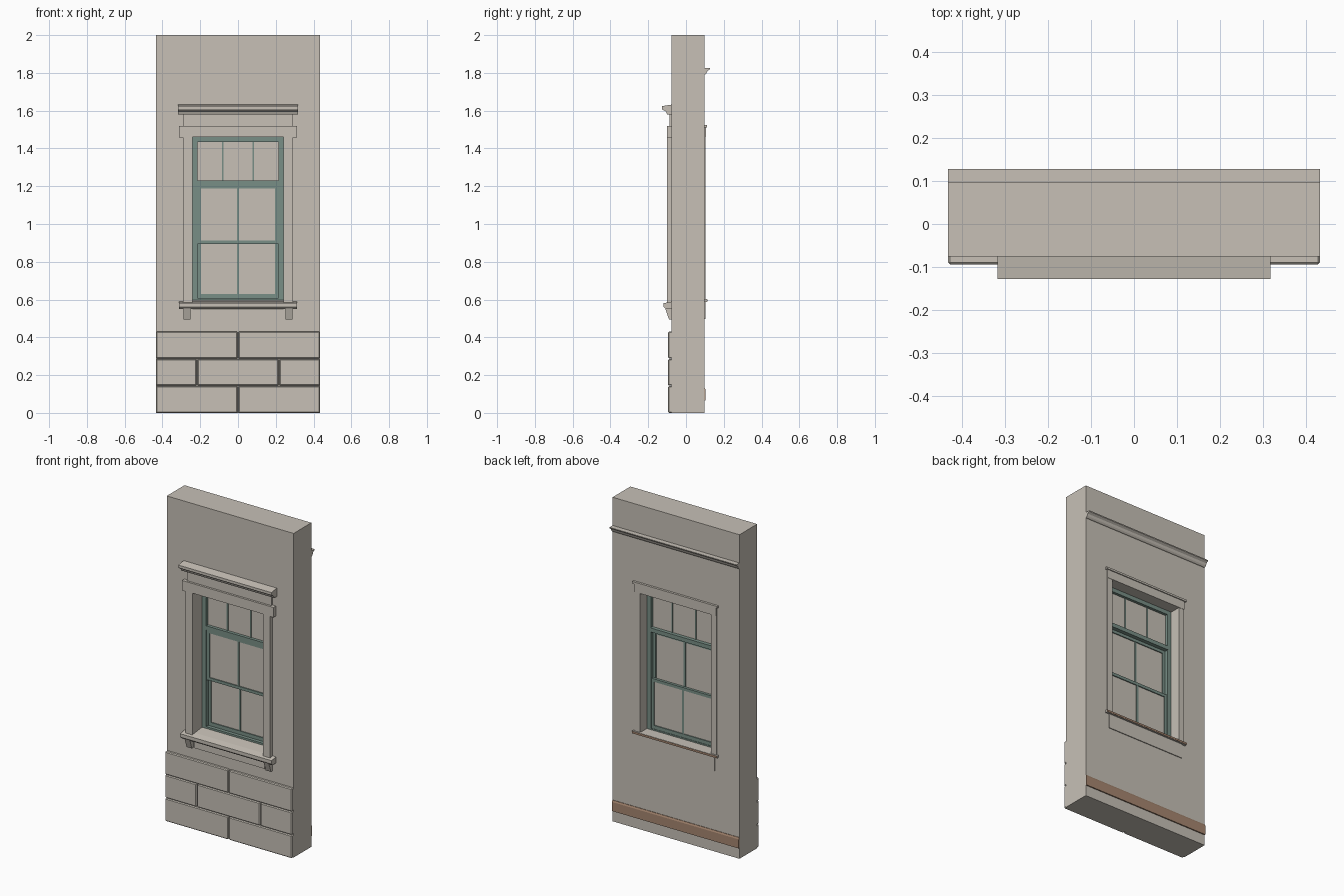
import bpy
import bmesh

default_cube = bpy.data.objects.get("Cube")
if default_cube:
    bpy.data.objects.remove(default_cube, do_unlink=True)


def make_material(name, colour):
    material = bpy.data.materials.new(name)
    material.use_nodes = True
    material.diffuse_color = (*colour, 1)
    shader = material.node_tree.nodes["Principled BSDF"]
    shader.inputs["Base Color"].default_value = (*colour, 1)
    shader.inputs["Roughness"].default_value = 0.8
    return material


stone = make_material("warm_stone", (0.57, 0.53, 0.47))
green = make_material("sage_green_paint", (0.19, 0.275, 0.24))
wood = make_material("brown_wood", (0.38, 0.24, 0.16))


def finish(name, bm, material):
    bmesh.ops.recalc_face_normals(bm, faces=bm.faces)
    mesh = bpy.data.meshes.new(name)
    bm.to_mesh(mesh)
    bm.free()
    mesh.materials.append(material)
    obj = bpy.data.objects.new(name, mesh)
    bpy.context.collection.objects.link(obj)
    return obj


def box(name, x, y, z, material, chamfer=0):
    """Box from (min, max) ranges, optionally chamfered."""
    bm = bmesh.new()
    bmesh.ops.create_cube(bm, size=1)
    for v in bm.verts:
        v.co = [r[0] if c < 0 else r[1] for c, r in zip(v.co, (x, y, z))]
    obj = finish(name, bm, material)
    if chamfer:
        bevel = obj.modifiers.new("chamfer", "BEVEL")
        bevel.width = chamfer
        bevel.segments = 1
    return obj


def ring(name, outer, inner, y, material):
    """Rectangular frame; outer and inner are (left, right, bottom, top)."""
    bm = bmesh.new()
    loops = []
    for left, right, bottom, top in (outer, inner):
        corners = ((left, bottom), (right, bottom), (right, top), (left, top))
        for depth in y:
            loops.append([bm.verts.new((cx, depth, cz)) for cx, cz in corners])
    outer_front, outer_back, inner_front, inner_back = loops
    pairs = ((outer_front, inner_front), (outer_back, inner_back),
             (outer_front, outer_back), (inner_front, inner_back))
    for a, b in pairs:
        for i in range(4):
            j = (i + 1) % 4
            bm.faces.new((a[i], a[j], b[j], b[i]))
    return finish(name, bm, material)


def moulding(name, profile, x, material):
    """Extrude a (y, z) profile along x."""
    bm = bmesh.new()
    face = bm.faces.new([bm.verts.new((x[0], y, z)) for y, z in profile])
    result = bmesh.ops.extrude_face_region(bm, geom=[face])
    for item in result["geom"]:
        if isinstance(item, bmesh.types.BMVert):
            item.co.x = x[1]
    return finish(name, bm, material)


# Main dimensions
half_width = 0.433
front, back = -0.076, 0.097
opening = (-0.242, 0.242, 0.585, 1.46)
full = (-half_width, half_width)

# Wall with window opening
ring("wall", (*full, 0, 2), opening, (front, back), stone)

# Rusticated base blocks, alternating courses
courses = ([-half_width, 0, half_width],
           [-half_width, -0.217, 0.217, half_width],
           [-half_width, 0, half_width])
course_height = 0.144
joint = 0.002
for row, stops in enumerate(courses):
    bottom = row * course_height
    for n, (left, right) in enumerate(zip(stops, stops[1:])):
        inset_left = joint if n else 0
        inset_right = joint if n < len(stops) - 2 else 0
        box(f"base_block_{row}_{n}", (left + inset_left, right - inset_right),
            (-0.094, front + 0.005), (bottom, bottom + course_height - joint),
            stone, 0.005)

# Exterior casing, head, frieze and cornice
for side, name in ((-1, "right"), (1, "left")):
    edges = sorted((side * 0.242, side * 0.29))
    box(f"outer_casing_{name}", edges, (-0.1, front), (0.585, 1.46), stone)
    edges = sorted((side * 0.252, side * 0.288))
    moulding(f"sill_bracket_{name}",
             [(front, 0.495), (-0.09, 0.495), (-0.11, 0.552), (front, 0.552)],
             edges, stone)
    edges = sorted((side * 0.29, side * 0.312))
    box(f"head_ear_{name}", edges, (-0.1, front), (1.458, 1.52), stone)
box("outer_head", (-0.29, 0.29), (-0.1, front), (1.46, 1.52), stone)
box("frieze", (-0.288, 0.288), (-0.087, front), (1.52, 1.582), stone)
moulding("cornice",
         [(front, 1.58), (-0.1, 1.58), (-0.107, 1.596), (-0.124, 1.604),
          (-0.128, 1.61), (-0.128, 1.624), (front, 1.632)],
         (-0.318, 0.318), stone)

# Exterior sill and apron
moulding("outer_sill",
         [(front, 0.55), (-0.108, 0.55), (-0.118, 0.56), (-0.118, 0.581),
          (front, 0.589)],
         (-0.312, 0.312), stone)
moulding("sill_slope",
         [(front, 0.58), (front, 0.589), (0.0, 0.597), (0.0, 0.58)],
         opening[:2], stone)
box("outer_apron", (-0.24, 0.24), (-0.083, front), (0.498, 0.552), stone)

# Window frame with transom bar
ring("window_frame", opening, (-0.214, 0.214, 0.608, 1.435),
     (-0.005, 0.035), green)
box("transom_bar", (-0.214, 0.214), (-0.005, 0.04), (1.205, 1.23), green)
box("transom_glass", (-0.214, 0.214), (0.014, 0.018), (1.23, 1.435), stone)
for side in (-1, 1):
    centre = side * 0.08
    box("transom_muntin", (centre - 0.004, centre + 0.004),
        (0.009, 0.023), (1.23, 1.435), green)

# Sliding sashes: the upper one outside, the lower one inside
sashes = (("upper_sash", 0.895, 1.205, 0.0), ("lower_sash", 0.608, 0.917, 0.016))
for name, bottom, top, depth in sashes:
    sash_back = depth + 0.016
    rail = 0.022 if name == "lower_sash" else 0.018
    ring(name, (-0.214, 0.214, bottom, top),
         (-0.196, 0.196, bottom + rail, top - 0.018), (depth, sash_back), green)
    box(name + "_glass", (-0.197, 0.197), (depth + 0.006, depth + 0.01),
        (bottom + 0.015, top - 0.015), stone)
    box(name + "_muntin", (-0.006, 0.006), (depth + 0.002, sash_back - 0.002),
        (bottom + 0.015, top - 0.015), green)

# Interior casing, cap, stool and apron
for side, name in ((-1, "right"), (1, "left")):
    edges = sorted((side * 0.242, side * 0.28))
    box(f"inner_casing_{name}", edges, (back, 0.103), (0.6, 1.46), stone)
box("inner_head", (-0.28, 0.28), (back, 0.105), (1.46, 1.512), stone)
box("inner_cap", (-0.29, 0.29), (back, 0.111), (1.512, 1.524), stone)
box("inner_apron", (-0.265, 0.265), (back, 0.102), (0.498, 0.587), stone)
box("inner_stool", (-0.29, 0.29), (back, 0.112), (0.587, 0.602), stone)
box("stool_nosing", (-0.29, 0.29), (0.112, 0.114), (0.589, 0.6), wood)
box("stool_board", opening[:2], (0.03, back), (0.58, 0.6), stone)

# Interior crown and baseboard
moulding("crown_moulding",
         [(back, 1.826), (0.128, 1.826), (0.127, 1.82), (0.114, 1.811),
          (0.109, 1.799), (0.103, 1.792), (back, 1.79)],
         full, stone)
moulding("baseboard",
         [(back, 0.066), (0.104, 0.066), (0.104, 0.122), (0.1, 0.132),
          (back, 0.132)],
         full, wood)
